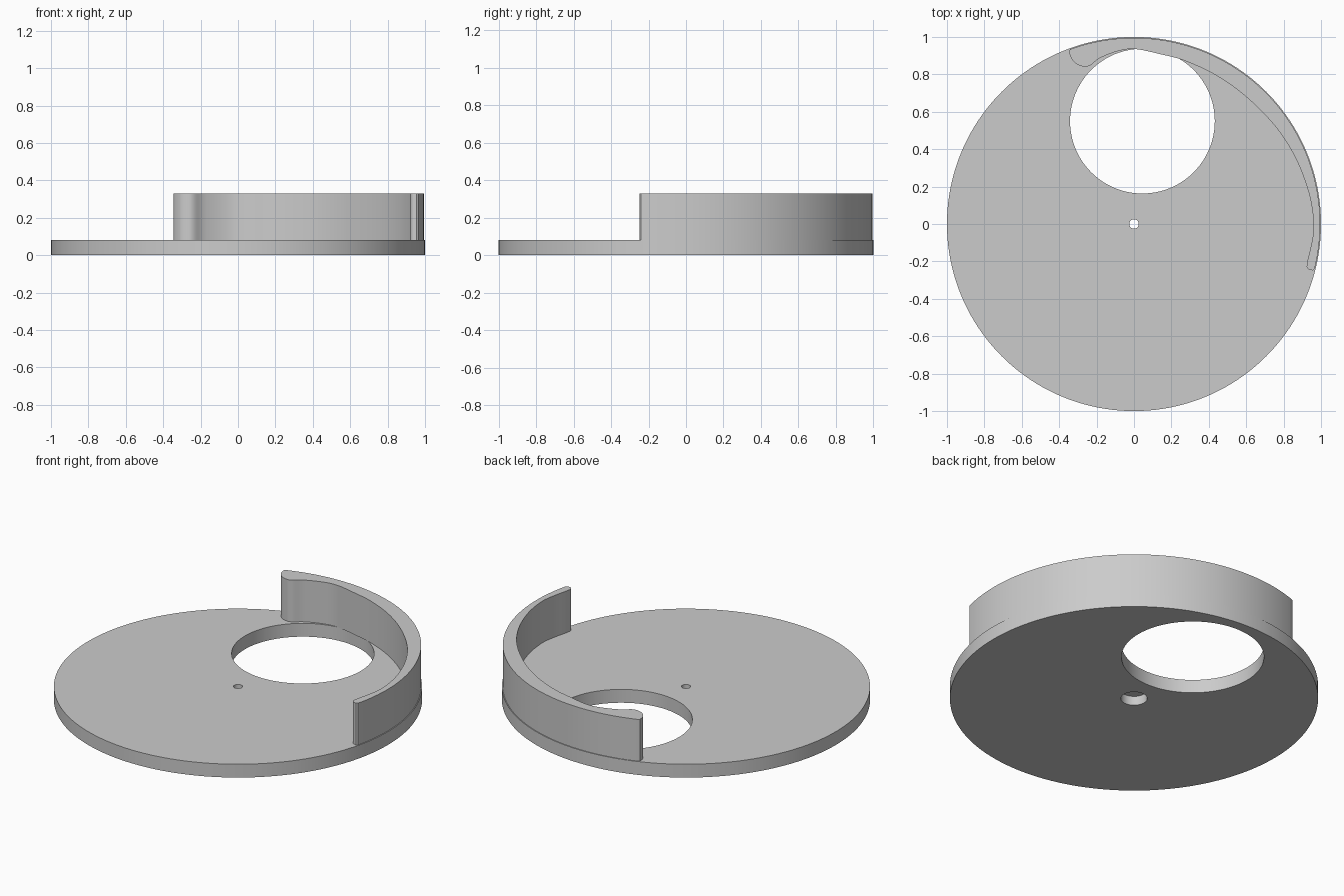
import bpy, bmesh, math
from mathutils import Vector

old = bpy.data.objects.get("Cube")
if old:
    bpy.data.objects.remove(old, do_unlink=True)

grey = bpy.data.materials.new("light grey")
grey.use_nodes = True
colour = (0.6, 0.6, 0.6, 1)
grey.diffuse_color = colour
grey.node_tree.nodes["Principled BSDF"].inputs["Base Color"].default_value = colour

DISC_TOP, WALL_TOP = 0.08, 0.33


def prism(name, outline, z0, z1):
    """Extrude a closed flat outline from z0 to z1."""
    bm = bmesh.new()
    face = bm.faces.new([bm.verts.new((x, y, z0)) for x, y in outline])
    top = bmesh.ops.extrude_face_region(bm, geom=[face])["geom"]
    verts = [v for v in top if isinstance(v, bmesh.types.BMVert)]
    bmesh.ops.translate(bm, verts=verts, vec=(0, 0, z1 - z0))
    bmesh.ops.recalc_face_normals(bm, faces=bm.faces)
    mesh = bpy.data.meshes.new(name)
    bm.to_mesh(mesh)
    bm.free()
    obj = bpy.data.objects.new(name, mesh)
    bpy.context.collection.objects.link(obj)
    mesh.materials.append(grey)
    return obj


def arc(radius, start, end, steps, centre=(0, 0)):
    angles = [math.radians(start + (end - start) * i / steps) for i in range(steps + 1)]
    return [(centre[0] + radius * math.cos(a), centre[1] + radius * math.sin(a)) for a in angles]


def circle(radius, steps, centre=(0, 0)):
    return arc(radius, 0, 360, steps, centre)[:-1]


def smooth_path(points, steps=6):
    """Smooth curve through the points."""
    p = [Vector(q) for q in points]
    p = [2 * p[0] - p[1]] + p + [2 * p[-1] - p[-2]]
    out = []
    for a, b, c, d in zip(p, p[1:], p[2:], p[3:]):
        for i in range(steps):
            t = i / steps
            q = 2 * b + (c - a) * t + (2 * a - 5 * b + 4 * c - d) * t**2 + (3 * b - a - 3 * c + d) * t**3
            out.append(tuple(q / 2))
    return out + [tuple(p[-2])]


def shade(obj):
    bpy.ops.object.select_all(action="DESELECT")
    obj.select_set(True)
    bpy.context.view_layer.objects.active = obj
    bpy.ops.object.shade_smooth_by_angle(angle=math.radians(30))


# Base disc with large offset opening, axle hole and counterbore underneath
disc = prism("base_disc", circle(1, 160), 0, DISC_TOP)
cutters = [
    prism("opening_cutter", circle(0.387, 96, (0.045, 0.55)), -0.1, 0.2),
    prism("axle_cutter", circle(0.025, 32), -0.1, 0.2),
    prism("counterbore_cutter", circle(0.072, 48), -0.1, 0.055),
]
for cutter in cutters:
    cutter.hide_render = True
    mod = disc.modifiers.new(cutter.name, "BOOLEAN")
    mod.operation, mod.solver, mod.object = "DIFFERENCE", "EXACT", cutter
    bpy.context.view_layer.objects.active = disc
    bpy.ops.object.modifier_apply(modifier=mod.name)
    bpy.data.objects.remove(cutter, do_unlink=True)
shade(disc)

# Curved guide wall: rim arc outside, sweeping curve inside, rounded ends
inner = [
    (-0.345, 0.93), (-0.34, 0.895), (-0.31, 0.857), (-0.27, 0.842), (-0.235, 0.848),
    (-0.18, 0.888), (-0.08, 0.926), (0.01, 0.935), (0.14, 0.908), (0.265, 0.875),
    (0.435, 0.797), (0.6, 0.68), (0.757, 0.52), (0.865, 0.35), (0.935, 0.165),
    (0.96, 0.01), (0.953, -0.085), (0.925, -0.21), (0.93, -0.24), (0.955, -0.248),
]
wall = prism("guide_wall", arc(0.995, -14, 110, 70) + smooth_path(inner), DISC_TOP - 0.001, WALL_TOP)
shade(wall)
